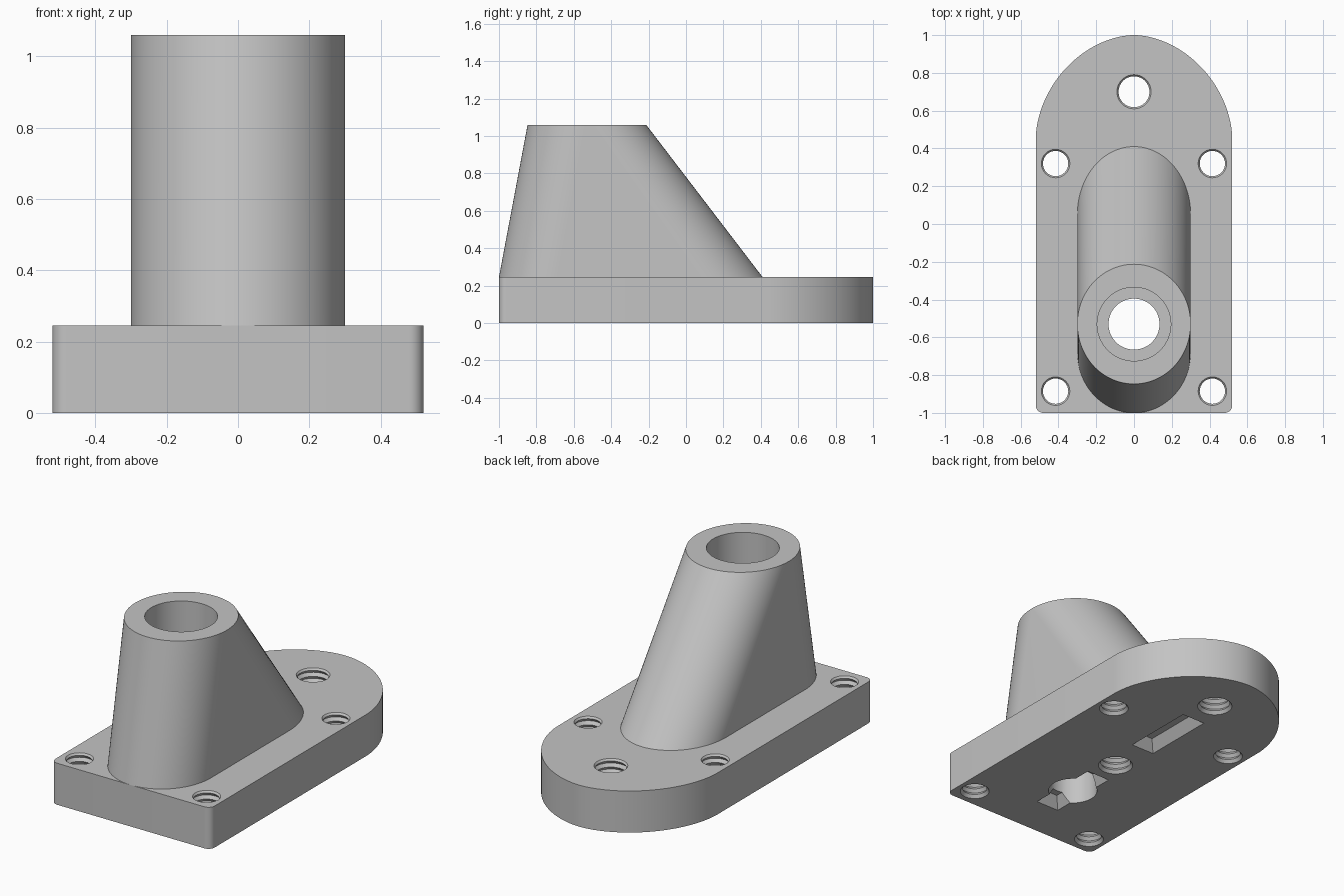
import bpy, bmesh
from math import sin, cos, pi

if "Cube" in bpy.data.objects:
    bpy.data.objects.remove(bpy.data.objects["Cube"])

grey = bpy.data.materials.new("plain grey")
grey.use_nodes = True
grey.diffuse_color = (0.55, 0.55, 0.55, 1)
grey.node_tree.nodes["Principled BSDF"].inputs["Base Color"].default_value = grey.diffuse_color

PLATE_TOP, BOSS_TOP, BORE_Y = 0.245, 1.06, -0.53


def loft(name, rings):
    """Closed solid through rings, each given as (outline points, height)."""
    bm = bmesh.new()
    loops = [[bm.verts.new((x, y, z)) for x, y in pts] for pts, z in rings]
    n = len(loops[0])
    for low, high in zip(loops, loops[1:]):
        for i in range(n):
            j = (i + 1) % n
            bm.faces.new((low[i], low[j], high[j], high[i]))
    bm.faces.new(loops[0][::-1])
    bm.faces.new(loops[-1])
    bmesh.ops.remove_doubles(bm, verts=bm.verts, dist=1e-5)
    bmesh.ops.recalc_face_normals(bm, faces=bm.faces)
    mesh = bpy.data.meshes.new(name)
    bm.to_mesh(mesh)
    bm.free()
    mesh.materials.append(grey)
    obj = bpy.data.objects.new(name, mesh)
    bpy.context.collection.objects.link(obj)
    return obj


def arc(x, y, rx, ry, start, end, n, power=2.0):
    """Elliptic arc; a lower power gives a more pointed curve."""
    def bend(v):
        return (1 if v >= 0 else -1) * abs(v) ** (2 / power)
    angles = [start + (end - start) * i / n for i in range(n + 1)]
    return [(x + rx * bend(cos(a)), y + ry * bend(sin(a))) for a in angles]


def circle(x, y, r, n=64):
    return arc(x, y, r, r, 0, 2 * pi, n)[:-1]


def rectangle(y, half_x, half_y):
    return [(-half_x, y - half_y), (half_x, y - half_y),
            (half_x, y + half_y), (-half_x, y + half_y)]


def threaded_cutter(x, y, r, top, pitch=0.036):
    """Rod with ring-shaped thread ridges."""
    rings, z, k = [], -0.018, 0
    while z < top:
        rings.append((circle(x, y, r + (0.014 if k % 2 else 0), 32), z))
        z, k = z + pitch / 2, k + 1
    rings.append((circle(x, y, r, 32), top))
    return loft("thread_cutter", rings)


def slot_cutter(y):
    """Shallow pocket with sloping walls, open to the underside."""
    return loft("slot_cutter", [(rectangle(y, 0.075, 0.22), -0.02),
                                (rectangle(y, 0.075, 0.22), 0),
                                (rectangle(y, 0.032, 0.177), 0.06)])


def finish(obj, cutters):
    """Cut the holes, then smooth the curved walls."""
    bpy.ops.object.select_all(action="DESELECT")
    obj.select_set(True)
    bpy.context.view_layer.objects.active = obj
    for cutter in cutters:
        cutter.hide_render = True
        mod = obj.modifiers.new("cut", "BOOLEAN")
        mod.operation, mod.solver, mod.object = "DIFFERENCE", "EXACT", cutter
        bpy.ops.object.modifier_apply(modifier=mod.name)
        bpy.data.objects.remove(cutter)
    bpy.ops.object.shade_smooth_by_angle(angle=pi / 7)


# Base plate: rounded back, small radii on the front corners
outline = arc(0, 0.45, 0.52, 0.55, 0, pi, 64, 1.85)
outline += arc(-0.48, -0.96, 0.04, 0.04, pi, 1.5 * pi, 8)
outline += arc(0.48, -0.96, 0.04, 0.04, 1.5 * pi, 2 * pi, 8)
base_plate = loft("base_plate", [(outline, 0), (outline, PLATE_TOP)])

# Plate holes: four corner screws, one back screw, one blind screw, bore, slots
cutters = [threaded_cutter(side * 0.415, y, 0.067, 0.27)
           for side in (-1, 1) for y in (-0.885, 0.32)]
cutters.append(threaded_cutter(0, 0.70, 0.082, 0.27))
cutters.append(threaded_cutter(0, -0.16, 0.082, 0.22))
bore = circle(0, BORE_Y, 0.135)
cutters.append(loft("bore_cutter", [(bore, -0.05), (bore, 0.3)]))
cutters += [slot_cutter(BORE_Y), slot_cutter(0.295)]
finish(base_plate, cutters)

# Leaning boss: long rounded foot blending to an oval top
foot = arc(0, 0.05, 0.30, 0.36, 0, pi, 48) + arc(0, -0.68, 0.30, 0.32, pi, 2 * pi, 48)
crown = (arc(0, BORE_Y, 0.30, 0.317, 0, pi, 48)
         + arc(0, BORE_Y, 0.30, 0.317, pi, 2 * pi, 48))
boss = loft("boss", [(foot, PLATE_TOP), (crown, BOSS_TOP)])

# Wide socket down the boss, ending on the plate as a ledge
socket = circle(0, BORE_Y, 0.195)
finish(boss, [loft("socket_cutter", [(socket, 0.2), (socket, 1.2)])])
